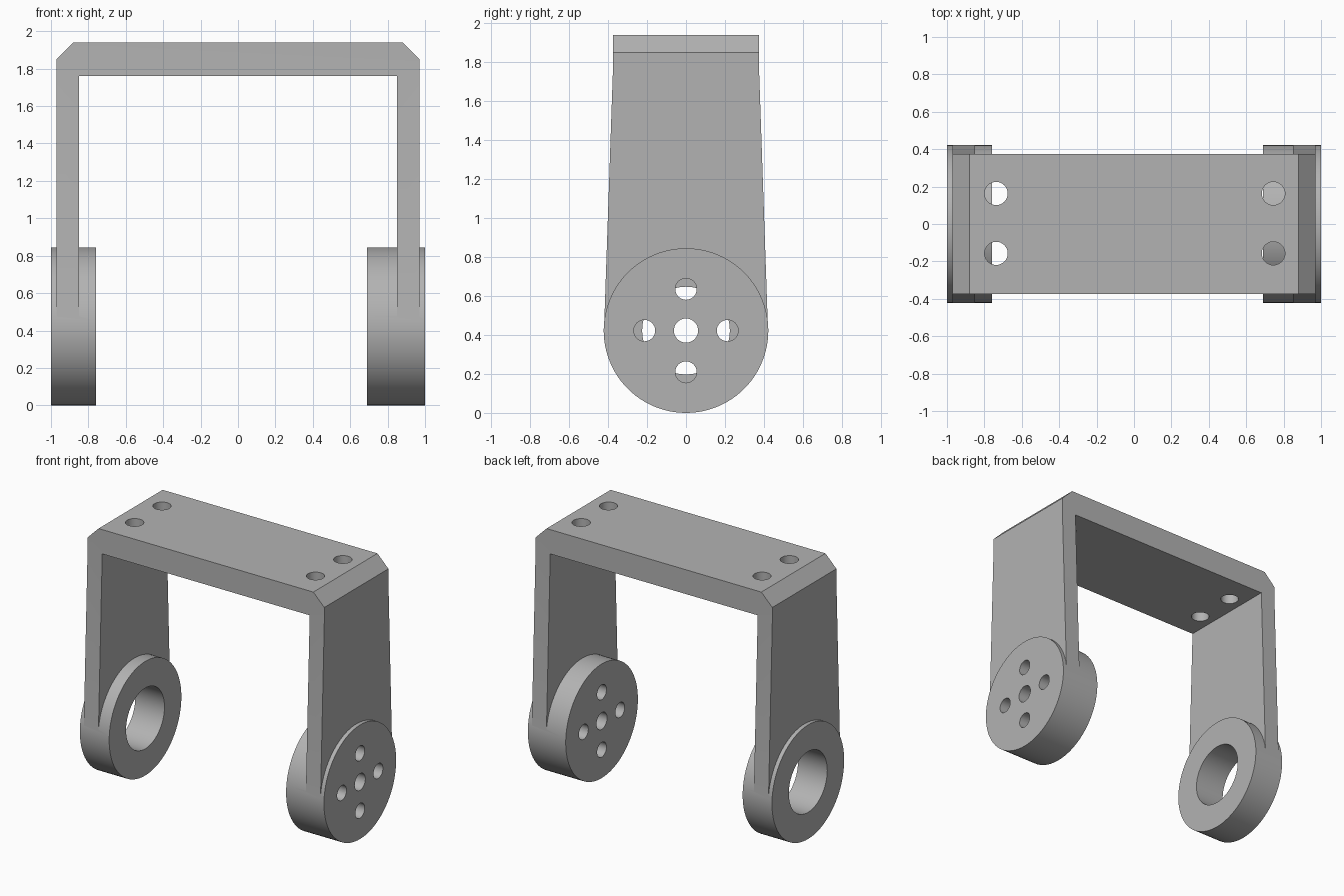
import bpy, bmesh, math
from mathutils import Matrix

cube = bpy.data.objects.get("Cube")
if cube:
    bpy.data.objects.remove(cube, do_unlink=True)

grey = bpy.data.materials.new("plain grey")
grey.use_nodes = True
colour = (0.45, 0.45, 0.45, 1)
grey.diffuse_color = colour
grey.node_tree.nodes["Principled BSDF"].inputs["Base Color"].default_value = colour

HUB_R = 0.4225      # hub radius, also the height of its axis


def make_object(name, bm):
    bmesh.ops.recalc_face_normals(bm, faces=bm.faces[:])
    mesh = bpy.data.meshes.new(name)
    bm.to_mesh(mesh)
    bm.free()
    mesh.materials.append(grey)
    obj = bpy.data.objects.new(name, mesh)
    bpy.context.collection.objects.link(obj)
    return obj


def cylinder(name, radius, centre, depth, axis, segments):
    bm = bmesh.new()
    turn = Matrix.Rotation(math.pi / 2, 4, "Y") if axis == "X" else Matrix()
    bmesh.ops.create_cone(bm, cap_ends=True, segments=segments, radius1=radius,
                          radius2=radius, depth=depth,
                          matrix=Matrix.Translation(centre) @ turn)
    return make_object(name, bm)


def combine(target, other, operation):
    mod = target.modifiers.new(operation.lower(), "BOOLEAN")
    mod.operation = operation
    mod.solver = "EXACT"
    mod.object = other
    other.hide_render = True
    bpy.context.view_layer.objects.active = target
    bpy.ops.object.modifier_apply(modifier=mod.name)
    bpy.data.objects.remove(other, do_unlink=True)


# Chamfered crossbar and two arms that widen downwards
points = {
    "foot_out": (0.97, 0.45, 0.42), "foot_in": (0.85, 0.45, 0.42),
    "corner_in": (0.85, 1.76, 0.375), "corner_out": (0.97, 1.76, 0.375),
    "chamfer_low": (0.97, 1.85, 0.375), "chamfer_top": (0.88, 1.94, 0.375),
}
bm = bmesh.new()
front = {}
for side in (-1, 1):
    for key, (x, z, half) in points.items():
        front[side, key] = bm.verts.new((side * x, -half, z))
bar = ["corner_in", "corner_out", "chamfer_low", "chamfer_top"]
panels = [bm.faces.new([front[1, k] for k in bar] + [front[-1, k] for k in reversed(bar)])]
for side in (-1, 1):
    panels.append(bm.faces.new([front[side, k] for k in list(points)[:4]]))
bmesh.ops.recalc_face_normals(bm, faces=panels)
copied = bmesh.ops.extrude_face_region(bm, geom=panels, use_keep_orig=True)
for item in copied["geom"]:
    if isinstance(item, bmesh.types.BMVert):
        item.co.y = -item.co.y
bracket = make_object("bracket", bm)

# Round hubs at the arm ends
for name, x0, x1 in (("ring_hub", -1, -0.76), ("disc_hub", 0.69, 1)):
    hub = cylinder(name, HUB_R, ((x0 + x1) / 2, 0, HUB_R), x1 - x0, "X", 96)
    combine(bracket, hub, "UNION")

# Large bore in the ring hub
combine(bracket, cylinder("bore", 0.225, (-0.9, 0, HUB_R), 0.6, "X", 64), "DIFFERENCE")

# Centre hole and four surrounding screw holes in the disc hub
combine(bracket, cylinder("axle_hole", 0.062, (0.85, 0, HUB_R), 0.6, "X", 32), "DIFFERENCE")
for i in range(4):
    angle = i * math.pi / 2
    centre = (0.85, 0.213 * math.cos(angle), HUB_R + 0.213 * math.sin(angle))
    combine(bracket, cylinder("screw_hole", 0.055, centre, 0.6, "X", 32), "DIFFERENCE")

# Four mounting holes in the crossbar
for x in (-0.737, 0.745):
    for y in (-0.157, 0.163):
        combine(bracket, cylinder("mount_hole", 0.062, (x, y, 1.85), 0.4, "Z", 32), "DIFFERENCE")

bpy.ops.object.select_all(action="DESELECT")
bracket.select_set(True)
bpy.context.view_layer.objects.active = bracket
bpy.ops.object.shade_smooth_by_angle(angle=math.radians(30))
